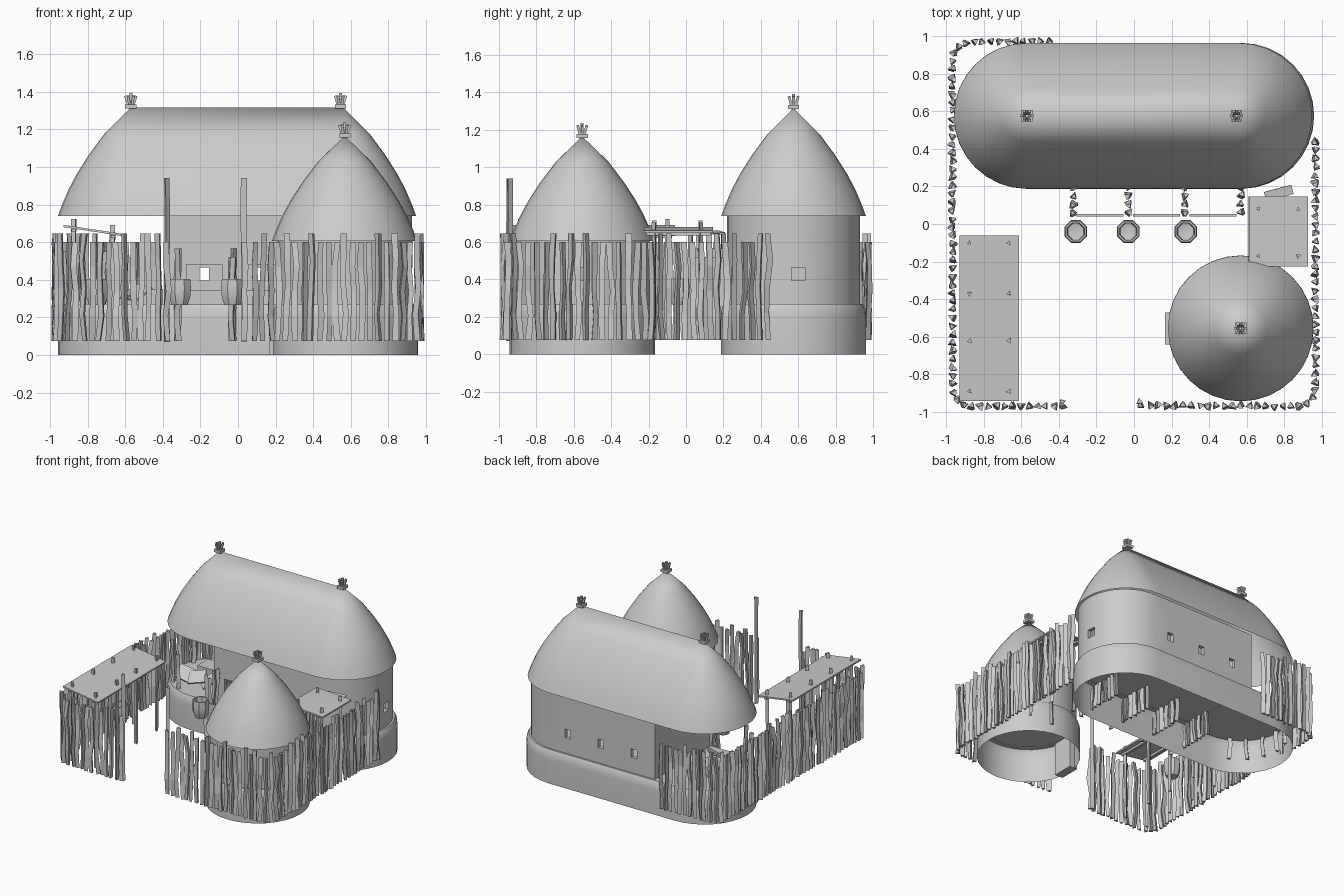
import bpy, bmesh, math, random
from mathutils import Vector, Matrix

if "Cube" in bpy.data.objects:
    bpy.data.objects.remove(bpy.data.objects["Cube"])
random.seed(4)


def finish(name, bm, smooth=False):
    bmesh.ops.remove_doubles(bm, verts=bm.verts, dist=1e-5)
    bmesh.ops.recalc_face_normals(bm, faces=bm.faces)
    me = bpy.data.meshes.new(name)
    bm.to_mesh(me)
    bm.free()
    ob = bpy.data.objects.new(name, me)
    bpy.context.collection.objects.link(ob)
    if smooth:
        bpy.ops.object.select_all(action='DESELECT')
        ob.select_set(True)
        bpy.context.view_layer.objects.active = ob
        bpy.ops.object.shade_smooth_by_angle(angle=math.radians(35))
    return ob


def stadium(cx, cy, half, r, n=16):
    pts = []
    for side in (1, -1):
        for i in range(n + 1):
            a = -math.pi / 2 * side + math.pi * i / n
            pts.append((cx + side * half + r * math.cos(a), cy + r * math.sin(a)))
    return pts


def loft(name, rings, cap=False):
    """rings: list of (outline points, z)"""
    bm = bmesh.new()
    rows = [[bm.verts.new((x, y, z)) for x, y in pts] for pts, z in rings]
    n = len(rows[0])
    for a, b in zip(rows, rows[1:]):
        for i in range(n):
            j = (i + 1) % n
            bm.faces.new((a[i], a[j], b[j], b[i]))
    if cap:
        bm.faces.new(rows[-1])
    bmesh.ops.dissolve_degenerate(bm, dist=1e-5, edges=bm.edges)
    return finish(name, bm, True)


def add_box(bm, c, s, rot=(0, 0, 0)):
    m = Matrix.Translation(c)
    for ang, ax in zip(rot, 'XYZ'):
        m = m @ Matrix.Rotation(ang, 4, ax)
    bmesh.ops.create_cube(bm, size=1, matrix=m @ Matrix.Diagonal((*s, 1)))


def box(name, c, s, rot=(0, 0, 0)):
    bm = bmesh.new()
    add_box(bm, c, s, rot)
    return finish(name, bm)


def stake(bm, x, y, z0, z1, r=0.019, wob=0.009):
    """crooked three-sided pole"""
    a0, rows = random.uniform(0, 6.28), []
    for k in range(5):
        dx, dy = random.uniform(-wob, wob), random.uniform(-wob, wob)
        rk = r * random.uniform(0.85, 1.1)
        rows.append([bm.verts.new((x + dx + rk * math.cos(a0 + t * 2.0944),
                                   y + dy + rk * math.sin(a0 + t * 2.0944),
                                   z0 + (z1 - z0) * k / 4)) for t in range(3)])
    for a, b in zip(rows, rows[1:]):
        for i in range(3):
            j = (i + 1) % 3
            bm.faces.new((a[i], a[j], b[j], b[i]))
    bm.faces.new(rows[0])
    bm.faces.new(rows[-1])


def fence(name, path, step=0.044, z0=0.075, z1=0.6):
    bm = bmesh.new()
    left = 0.0
    for p, q in zip(path, path[1:]):
        p, q = Vector(p), Vector(q)
        d = (q - p).length
        while left <= d:
            c = p.lerp(q, left / d)
            stake(bm, c.x, c.y, z0, z1 + random.choice((0, 0, 0.045)))
            left += step
        left -= d
    return finish(name, bm)


def cut(ob, cutters):
    """cut window and door openings"""
    bm = bmesh.new()
    for c, s in cutters:
        add_box(bm, c, s)
    tool = finish(ob.name + "_cutter", bm)
    tool.hide_render = True
    mod = ob.modifiers.new("openings", 'BOOLEAN')
    mod.object, mod.solver = tool, 'EXACT'
    bpy.context.view_layer.objects.active = ob
    bpy.ops.object.modifier_apply(modifier=mod.name)
    bpy.data.objects.remove(tool, do_unlink=True)


def walls(name, outer, inner, z0, z1, cutters):
    loop = [(outer, z0), (outer, z1), (inner, z1), (inner, z0), (outer, z0)]
    cut(loft(name, loop), cutters)


def finial(name, x, y, z):
    bm = bmesh.new()
    for i in range(4):
        a = i * math.pi / 2
        add_box(bm, (x + 0.02 * math.cos(a), y + 0.02 * math.sin(a), z + 0.012),
                (0.02, 0.06, 0.022), (0, 0, a))
    for i in range(6):
        a = i * 1.047
        add_box(bm, (x + 0.018 * math.cos(a), y + 0.018 * math.sin(a), z + 0.035),
                (0.014, 0.014, 0.07), (0.3 * -math.sin(a), 0.3 * math.cos(a), 0))
    add_box(bm, (x, y, z + 0.045), (0.016, 0.016, 0.075))
    finish(name, bm)


def pot(name, x, y, z):
    prof = [(0.0, 0), (0.045, 0), (0.06, 0.04), (0.065, 0.09), (0.06, 0.14),
            (0.05, 0.14), (0.045, 0.06), (0.0, 0.05)]
    rings = [([(x + r * math.cos(i * math.pi / 4 + 0.39), y + r * math.sin(i * math.pi / 4 + 0.39))
               for i in range(8)], z + h) for r, h in prof]
    loft(name, rings)


BASE = [(0.388, 0), (0.388, 0.2), (0.384, 0.245), (0.37, 0.27)]
ROOF = [(1, 0), (0.94, 0.11), (0.85, 0.25), (0.74, 0.39), (0.58, 0.56), (0.36, 0.76), (0, 1)]

# long house: plinth, thatch, finials
HY = 0.575
loft("house_base", [(stadium(0, HY, 0.57, r), z) for r, z in BASE], True)
loft("house_roof", [(stadium(-0.005, HY, 0.565, 0.387 * r), 0.74 + 0.575 * h) for r, h in ROOF])
finial("house_finial_left", -0.57, HY, 1.31)
finial("house_finial_right", 0.545, HY, 1.31)


# long house walls: square west end, round east end, three doorways, small windows
def hall(r, x0, n=20):
    arc = [(0.57 + r * math.cos(a), HY + r * math.sin(a))
           for a in (math.pi * (i / n - 0.5) for i in range(n + 1))]
    return [(x0, HY - r)] + arc + [(x0, HY + r)]


stalls = (-0.18, 0.12, 0.42)
holes = [((x, HY - 0.36, 0.375), (0.19, 0.2, 0.21)) for x in stalls]
holes += [((x, HY + 0.36, 0.43), (0.05, 0.2, 0.07)) for x in stalls]
holes += [((0.93, 0.6, 0.43), (0.2, 0.07, 0.07))]
walls("house_walls", hall(0.355, -0.37), hall(0.325, -0.34), 0.265, 0.745, holes)

# round hut
CX, CY = 0.567, -0.555
loft("hut_base", [(stadium(CX, CY, 0, r), z) for r, z in BASE], True)
walls("hut_walls", stadium(CX, CY, 0, 0.36), stadium(CX, CY, 0, 0.33), 0.265, 0.61,
      [((CX - 0.36, CY, 0.4), (0.2, 0.16, 0.27)), ((CX + 0.36, CY, 0.43), (0.2, 0.07, 0.07))])
loft("hut_roof", [(stadium(CX, CY, 0, 0.387 * r), 0.605 + 0.56 * h) for r, h in ROOF])
finial("hut_finial", CX, CY, 1.155)
box("hut_doorstep", (0.2, CY, 0.135), (0.07, 0.17, 0.27))


# compound fence with rounded corners
def corner(cx, cy, a0, a1, r=0.1):
    return [(cx + r * math.cos(math.radians(a0 + (a1 - a0) * i / 5)),
             cy + r * math.sin(math.radians(a0 + (a1 - a0) * i / 5))) for i in range(6)]


fence("fence_left", [(-0.38, -0.965)] + corner(-0.865, -0.87, 270, 180) +
      corner(-0.865, 0.87, 180, 90) + [(-0.43, 0.97)])
fence("fence_right", [(0.04, -0.965)] + corner(0.865, -0.87, -90, 0) + [(0.965, 0.44)])
bm = bmesh.new()
for x in (-0.38, 0.03):
    stake(bm, x, -0.945, 0.07, 0.94, 0.018, 0.002)
finish("gate_posts", bm)

# stall dividers, running from the yard into the house
for i, x in enumerate((-0.325, -0.03, 0.27, 0.57)):
    fence("stall_divider_%d" % i, [(x, 0.06), (x, 0.5)], 0.045, 0.075, 0.52)
for i, x in enumerate(stalls):
    box("stall_rail_%d" % i, (x, 0.047, 0.305), (0.25, 0.012, 0.08))

# pots in the yard and under the shelter
for i, (x, y) in enumerate(((-0.31, -0.04), (-0.03, -0.04), (0.275, -0.04), (-0.75, -0.45))):
    pot("pot_%d" % i, x, y, 0.265)

# west porch: low railing, hides and bench
arc = [(-0.57 + 0.35 * math.cos(a), HY + 0.35 * math.sin(a))
       for a in (math.radians(95 + 17 * i) for i in range(11))]
fence("porch_railing", arc, 0.13, 0.1, 0.55)
box("porch_bench", (-0.57, 0.6, 0.31), (0.34, 0.14, 0.08))
for i in range(3):
    box("porch_hide_%d" % i, (-0.76 + 0.11 * i, 0.4, 0.33), (0.13, 0.12, 0.012), (0.5, 0.3 - 0.3 * i, 0.4 * i))


# lean-to shelters: tilted sheet on posts
def shelter(name, x0, x1, y0, y1, ys, tilt, z):
    cx, cy = (x0 + x1) / 2, (y0 + y1) / 2
    box(name + "_cover", (cx, cy, z), (x1 - x0, y1 - y0, 0.012), (0, tilt, 0))
    bm = bmesh.new()
    for x in (cx - 0.105, cx + 0.105):
        add_box(bm, (x, cy, z - 0.016 - (x - cx) * math.tan(tilt)), (0.02, y1 - y0 - 0.03, 0.018))
        for y in ys:
            stake(bm, x, y, 0.075, z + 0.045 - (x - cx) * math.tan(tilt), 0.015, 0.002)
    finish(name + "_frame", bm)


shelter("long_shelter", -0.93, -0.61, -0.94, -0.06, (-0.89, -0.62, -0.37, -0.1), 0.15, 0.662)
shelter("small_shelter", 0.61, 0.925, -0.225, 0.145, (-0.17, 0.08), 0.06, 0.665)
box("shelter_flap", (0.77, 0.165, 0.65), (0.15, 0.05, 0.01), (0.1, 0.1, 0.25))
